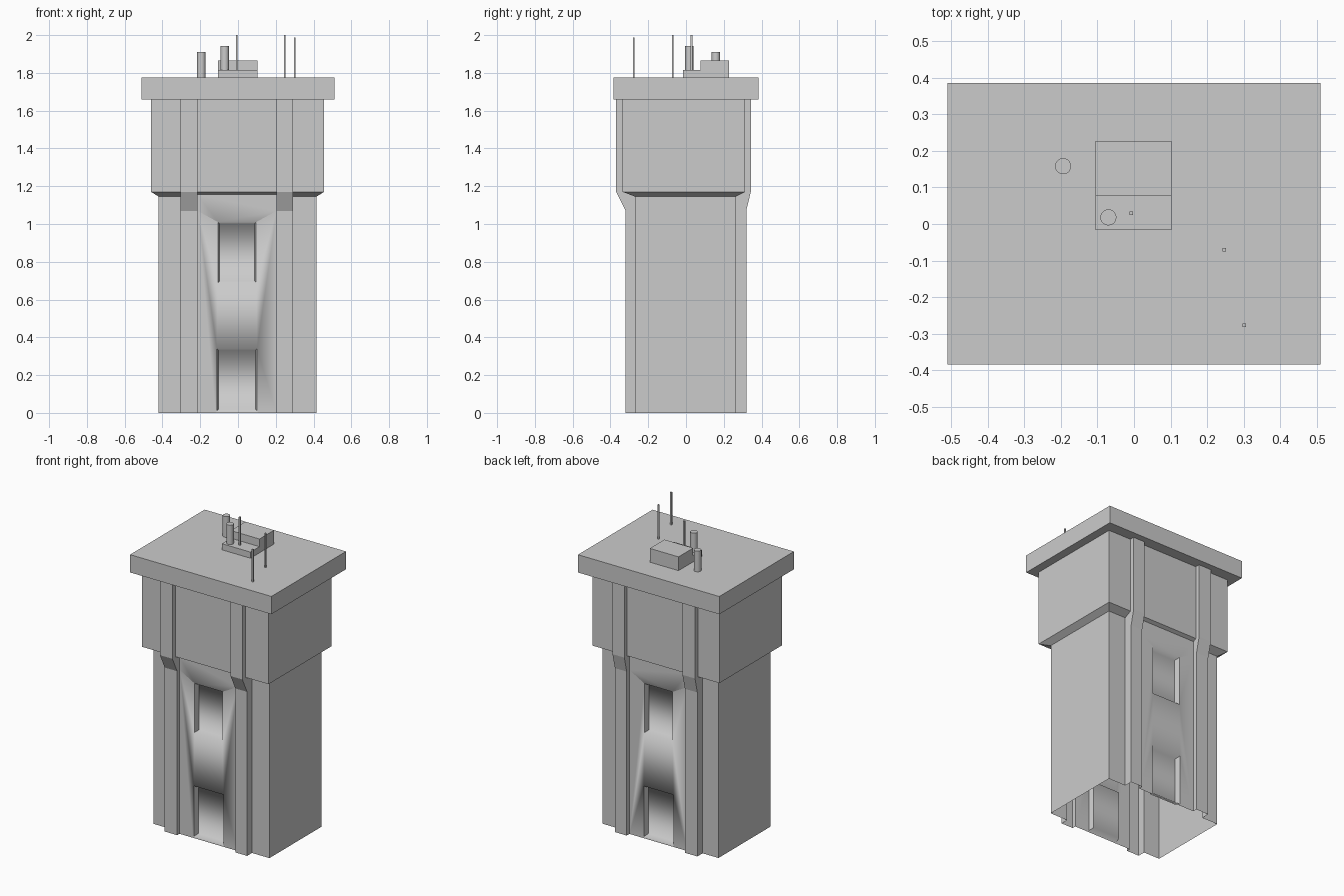
import bpy, bmesh
from mathutils import Vector

cube = bpy.data.objects.get("Cube")
if cube:
    bpy.data.objects.remove(cube, do_unlink=True)

concrete = bpy.data.materials.new("concrete_grey")
concrete.use_nodes = True
GREY = (0.6, 0.6, 0.6, 1)
concrete.diffuse_color = GREY
concrete.node_tree.nodes["Principled BSDF"].inputs["Base Color"].default_value = GREY


def make(name, bm):
    bmesh.ops.recalc_face_normals(bm, faces=bm.faces)
    mesh = bpy.data.meshes.new(name)
    bm.to_mesh(mesh)
    bm.free()
    mesh.materials.append(concrete)
    obj = bpy.data.objects.new(name, mesh)
    bpy.context.collection.objects.link(obj)
    return obj


def loft(name, loops):
    """Closed solid through a list of matching point loops."""
    bm = bmesh.new()
    rings = [[bm.verts.new(p) for p in loop] for loop in loops]
    for a, b in zip(rings, rings[1:]):
        for i in range(len(a)):
            j = (i + 1) % len(a)
            bm.faces.new((a[i], a[j], b[j], b[i]))
    bm.faces.new(rings[0])
    bm.faces.new(rings[-1])
    return make(name, bm)


def rect(z, x0, x1, y0, y1):
    return [(x0, y0, z), (x1, y0, z), (x1, y1, z), (x0, y1, z)]


def box(name, x0, x1, y0, y1, z0, z1):
    return loft(name, [rect(z0, x0, x1, y0, y1), rect(z1, x0, x1, y0, y1)])


def boolean(target, other, operation):
    mod = target.modifiers.new(operation.lower(), 'BOOLEAN')
    mod.operation, mod.solver, mod.object = operation, 'EXACT', other
    bpy.context.view_layer.objects.active = target
    bpy.ops.object.modifier_apply(modifier=mod.name)
    bpy.data.objects.remove(other, do_unlink=True)


# Shaft widening into the upper storey
shaft = (-0.42, 0.416, -0.27, 0.265)
storey = (-0.46, 0.455, -0.335, 0.313)
tower = loft("tower_body", [rect(-0.1, *shaft), rect(1.145, *shaft),
                            rect(1.17, *storey), rect(1.7, *storey)])

# Raised middle wall between the ribs, on the front and the back
FRONT, BACK = -0.296, 0.291
boolean(tower, box("middle_wall", -0.26, 0.25, FRONT, BACK, -0.12, 1.16), 'UNION')

# Buttress ribs run through the tower, so each shows on the front and the back
rib_profile = [(-0.32, -0.15), (-0.32, 1.07), (-0.37, 1.17), (-0.37, 1.75),
               (0.343, 1.75), (0.343, 1.17), (0.319, 1.07), (0.319, -0.15)]
for x0, x1 in ((-0.305, -0.215), (0.205, 0.29)):
    rib = loft("rib", [[(x, y, z) for y, z in rib_profile] for x in (x0, x1)])
    boolean(tower, rib, 'UNION')

# Recessed panels with splayed edges, two on each broad side
for wall, out in ((FRONT, -1), (BACK, 1)):
    for x0, x1, z0, z1 in ((-0.112, 0.101, 0.01, 0.34), (-0.106, 0.096, 0.69, 1.01)):
        loops = []
        for depth, inset in ((-0.02, -0.005), (0.035, 0.009)):
            y = wall - out * depth
            xa, xb, za, zb = x0 + inset, x1 - inset, z0 + inset, z1 - inset
            loops.append([(xa, y, za), (xb, y, za), (xb, y, zb), (xa, y, zb)])
        boolean(tower, loft("recess_cutter", loops), 'DIFFERENCE')

# Trim to height, leaving a hollow shell open at the foot
bm = bmesh.new()
bm.from_mesh(tower.data)
for z, up in ((0, 1), (1.66, -1)):
    bmesh.ops.bisect_plane(bm, geom=bm.verts[:] + bm.edges[:] + bm.faces[:],
                           plane_co=Vector((0, 0, z)), plane_no=Vector((0, 0, up)),
                           clear_inner=True)

# Soften only the heads and sills of the recesses
for face in bm.faces:
    face.smooth = True
for edge in bm.edges:
    a, b = (v.co for v in edge.verts)
    in_recess = max(abs(a.x), abs(b.x)) < 0.12 and 0 < a.z < 1.1
    edge.smooth = in_recess and abs(a.z - b.z) < 0.001
bm.to_mesh(tower.data)
bm.free()

# Roof slab and stepped roof housing
ROOF = 1.776
box("roof_slab", -0.51, 0.51, -0.384, 0.385, 1.66, ROOF)
box("housing_step", -0.105, 0.102, -0.017, 0.076, ROOF, 1.816)
box("housing", -0.105, 0.102, 0.076, 0.227, ROOF, 1.866)

# Vent pipes
for name, x, y, top in (("vent_left", -0.194, 0.158, 1.911),
                        ("vent_centre", -0.07, 0.018, 1.942)):
    bm = bmesh.new()
    bmesh.ops.create_cone(bm, cap_ends=True, segments=20, radius1=0.022,
                          radius2=0.022, depth=top - ROOF)
    bmesh.ops.translate(bm, verts=bm.verts, vec=(x, y, (top + ROOF) / 2))
    pipe = make(name, bm)
    bpy.ops.object.select_all(action='DESELECT')
    pipe.select_set(True)
    bpy.context.view_layer.objects.active = pipe
    bpy.ops.object.shade_smooth_by_angle()

# Thin square aerials
R = 0.0047
for i, (x, y, top) in enumerate(((-0.007, 0.029, 2), (0.247, -0.07, 2),
                                 (0.301, -0.277, 1.988))):
    box(f"aerial_{i + 1}", x - R, x + R, y - R, y + R, ROOF, top)
